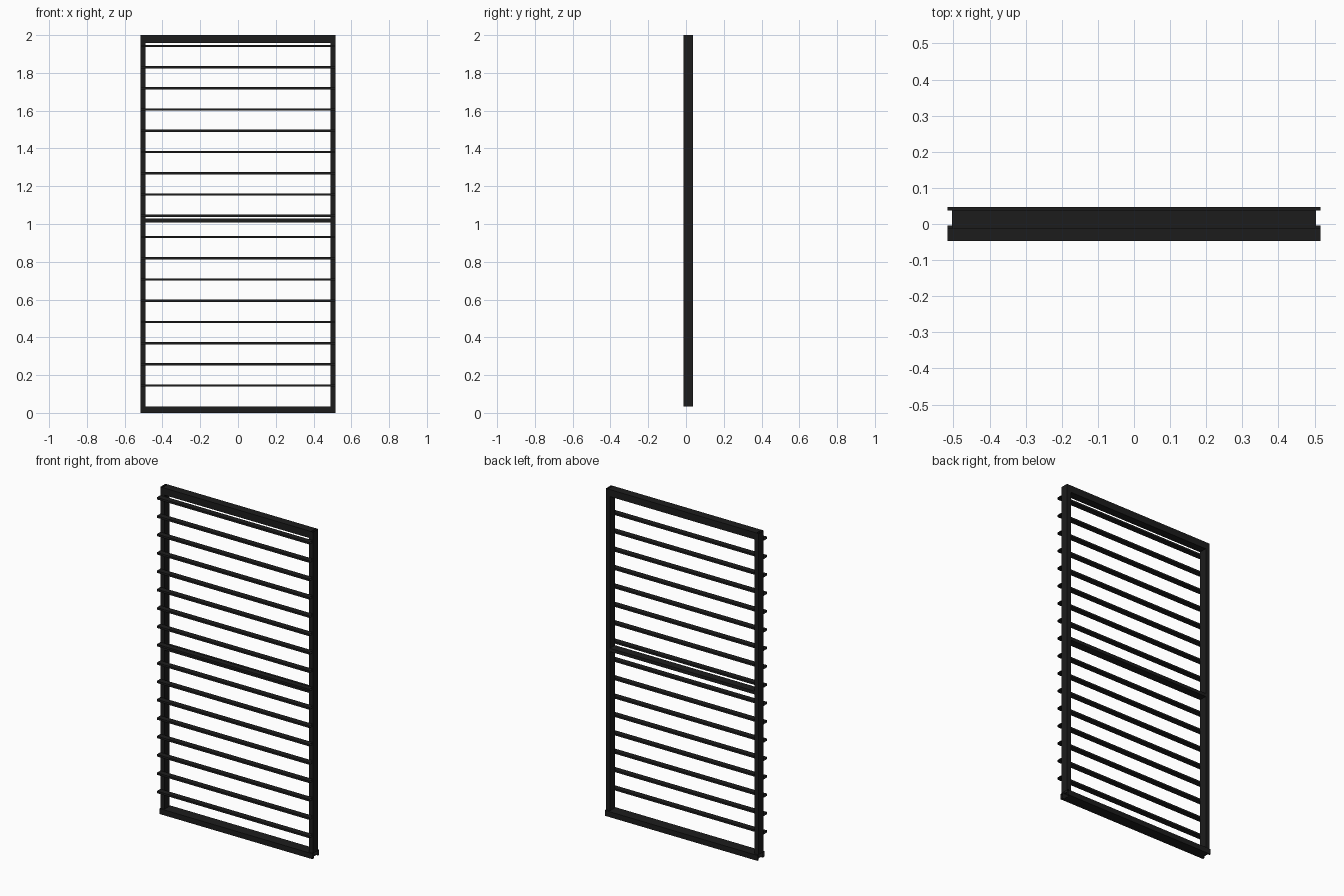
import bpy

if "Cube" in bpy.data.objects:
    bpy.data.objects.remove(bpy.data.objects["Cube"])

black = bpy.data.materials.new("black_metal")
black.diffuse_color = (0.012, 0.012, 0.012, 1)
black.use_nodes = True
black.node_tree.nodes["Principled BSDF"].inputs["Base Color"].default_value = black.diffuse_color


def tube(name, lo, hi, axis):
    """Rectangular extrusion between two corners, open at both ends of the axis."""
    verts = [(x, y, z) for x in (lo[0], hi[0])
             for y in (lo[1], hi[1]) for z in (lo[2], hi[2])]
    sides = {0: [(0, 1, 3, 2), (4, 6, 7, 5)],
             1: [(0, 4, 5, 1), (2, 3, 7, 6)],
             2: [(0, 2, 6, 4), (1, 5, 7, 3)]}
    faces = [f for a in sides if a != axis for f in sides[a]]
    mesh = bpy.data.meshes.new(name)
    mesh.from_pydata(verts, [], faces)
    mesh.materials.append(black)
    obj = bpy.data.objects.new(name, mesh)
    bpy.context.collection.objects.link(obj)
    return obj


W = 0.517          # overall half width
CORE = 0.504       # half width of parts fitted between the posts
FRONT, BACK = -0.013, 0.037
SILL = 0.033

# Hollow side posts, mirrored
post = tube("side_posts", (0.49, FRONT, SILL), (W, BACK, 2.0), 2)
mirror = post.modifiers.new("mirror", 'MIRROR')
mirror.use_axis[0] = True

# Top and middle rails between the posts
tube("top_rail", (-CORE, FRONT, 1.957), (CORE, BACK, 2.0), 0)
tube("middle_rail", (-CORE, FRONT, 1.008), (CORE, BACK, 1.028), 0)

# Bottom sill: core with a front and a back plate
tube("sill_core", (-CORE, -0.004, 0), (CORE, BACK, SILL), 0)
tube("sill_front_plate", (-W, -0.02, 0), (W, -0.004, SILL), 0)
tube("sill_back_plate", (-W, BACK, 0), (W, 0.0475, SILL), 0)

# Horizontal slats fixed across the front
for i in range(17):
    z = 0.1445 + i * 0.1124
    tube(f"slat_{i + 1}", (-W, -0.0475, z - 0.006), (W, FRONT, z + 0.006), 0)
